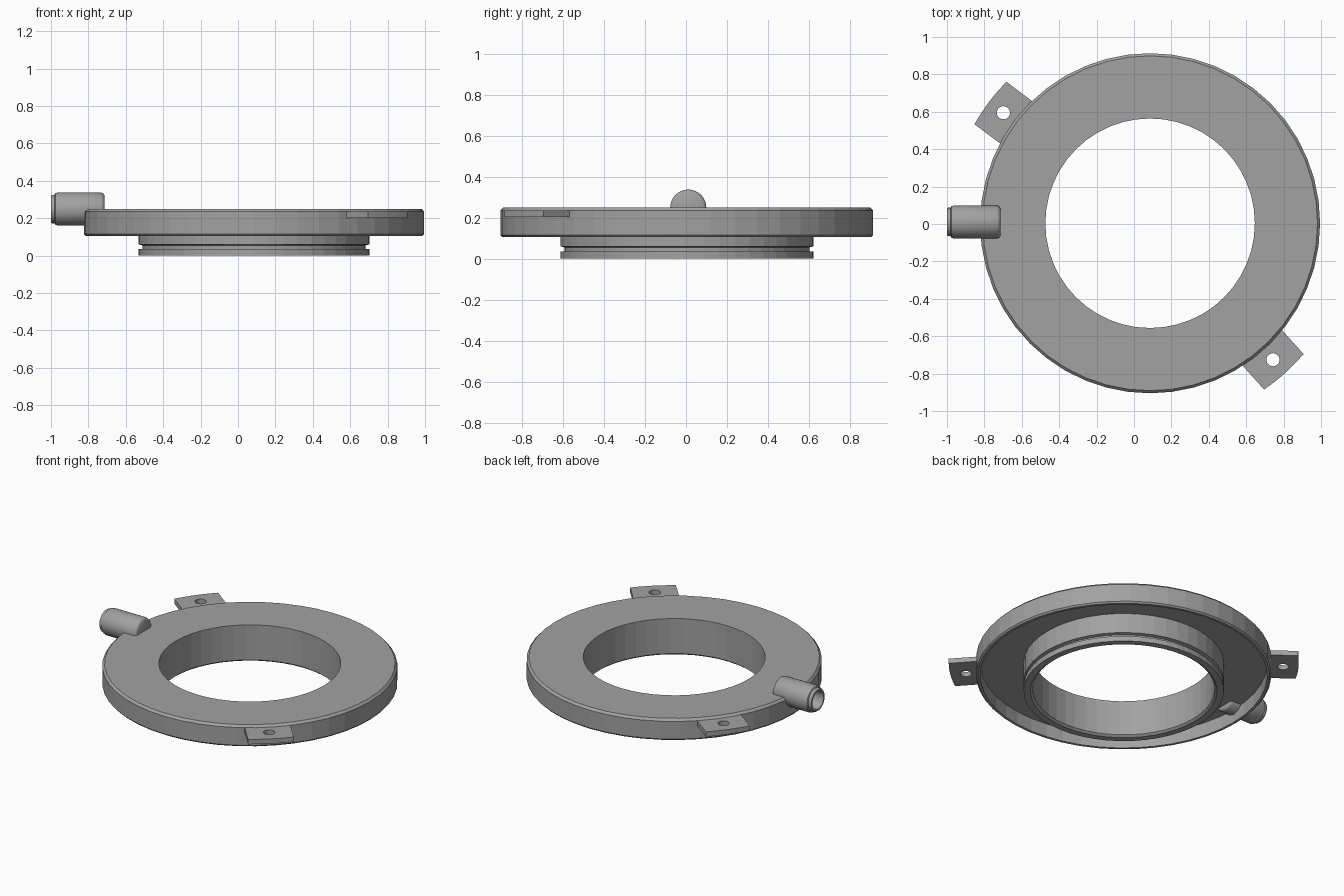
import bpy, bmesh
from math import sin, cos, pi, radians, sqrt
from mathutils import Matrix

cube = bpy.data.objects.get("Cube")
if cube:
    bpy.data.objects.remove(cube, do_unlink=True)

CENTRE = (0.086, 0.004, 0)

grey = bpy.data.materials.new("mid grey metal")
colour = (0.36, 0.36, 0.36, 1)
grey.diffuse_color = colour
grey.use_nodes = True
grey.node_tree.nodes["Principled BSDF"].inputs["Base Color"].default_value = colour


def finish(bm, name, matrix, smooth_angle=None):
    bmesh.ops.recalc_face_normals(bm, faces=bm.faces[:])
    mesh = bpy.data.meshes.new(name)
    bm.to_mesh(mesh)
    bm.free()
    mesh.materials.append(grey)
    obj = bpy.data.objects.new(name, mesh)
    bpy.context.collection.objects.link(obj)
    obj.matrix_world = matrix
    if smooth_angle:
        bpy.ops.object.select_all(action="DESELECT")
        obj.select_set(True)
        bpy.context.view_layer.objects.active = obj
        bpy.ops.object.shade_smooth_by_angle(angle=radians(smooth_angle))
    return obj


def loft(bm, rings, closed):
    """Join equal vertex rings with quads, optionally back to the first ring."""
    n = len(rings[0])
    pairs = list(zip(rings, rings[1:]))
    if closed:
        pairs.append((rings[-1], rings[0]))
    for a, b in pairs:
        for i in range(n):
            j = (i + 1) % n
            bm.faces.new((a[i], a[j], b[j], b[i]))


def revolve(profile, sides, closed=True):
    """Turn (radius, z) points about the z axis."""
    bm = bmesh.new()
    rings = [[bm.verts.new((r * cos(2 * pi * i / sides), r * sin(2 * pi * i / sides), z))
              for i in range(sides)] for r, z in profile]
    loft(bm, rings, closed)
    if not closed:
        bm.faces.new(rings[0])
        bm.faces.new(rings[-1])
    return bm


# Hollow flange with its grooved hub, one closed section
section = [
    (0.56, 0.25), (0.895, 0.25), (0.909, 0.235), (0.909, 0.115), (0.9, 0.105),
    (0.883, 0.105), (0.883, 0.195), (0.617, 0.195),
    (0.617, 0.06), (0.597, 0.055), (0.597, 0.035), (0.617, 0.035),
    (0.617, 0.0), (0.575, 0.0), (0.56, 0.012),
]
finish(revolve(section, 48), "flange_and_hub", Matrix.Translation(CENTRE))


# Mounting tabs: a curved-ended plate around a round hole
def tab(name, angle):
    hole_at, half_width, outer_r, n = 0.982, 0.142, 1.078, 32
    edge, hole = [], []
    for i in range(n):
        c, s = cos(2 * pi * i / n), sin(2 * pi * i / n)
        m = max(abs(c), abs(s))
        u, v = c / m, half_width * s / m
        reach = sqrt(outer_r ** 2 - v ** 2) if u > 0 else 0.85
        edge.append((hole_at + abs(u) * (reach - hole_at), v))
        hole.append((hole_at + 0.035 * c, 0.035 * s))
    bm = bmesh.new()
    rings = [[bm.verts.new((x, y, z)) for x, y in loop]
             for loop, z in ((edge, 0.235), (hole, 0.235), (hole, 0.202), (edge, 0.202))]
    loft(bm, rings, True)
    finish(bm, name, Matrix.Translation(CENTRE) @ Matrix.Rotation(radians(angle), 4, "Z"))


tab("front_tab", -48)
tab("back_tab", 143)

# Side nozzle with rounded ends and a blind bore, lying along x
nozzle = [
    (0.06, 0.14), (0.06, 0.0), (0.072, 0.0), (0.076, 0.006), (0.076, 0.02),
    (0.084, 0.024), (0.088, 0.035), (0.088, 0.268), (0.084, 0.279), (0.074, 0.285),
]
finish(revolve(nozzle, 32, closed=False), "side_nozzle",
       Matrix.Translation((-1, 0.011, 0.249)) @ Matrix.Rotation(pi / 2, 4, "Y"), 40)
